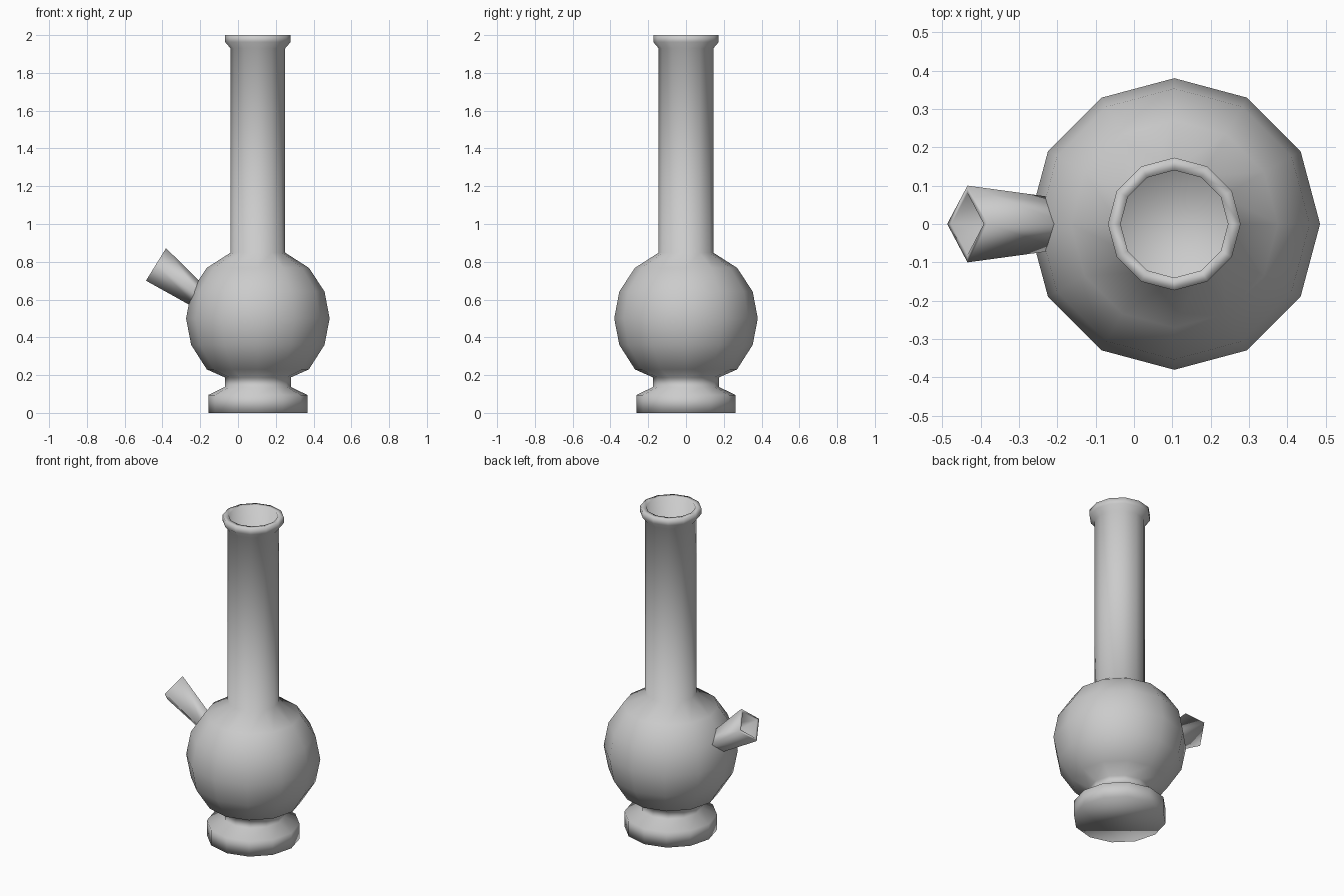
import bpy
from math import cos, sin, tau

if "Cube" in bpy.data.objects:
    bpy.data.objects.remove(bpy.data.objects["Cube"])

CX = 0.105   # axis of the turned body


def build(name, rings, cap_start=False, cap_end=False):
    """Skin a list of equal-sized vertex rings into one smooth object."""
    n = len(rings[0])
    verts = [v for r in rings for v in r]
    faces = [(i * n + j, i * n + (j + 1) % n,
              (i + 1) * n + (j + 1) % n, (i + 1) * n + j)
             for i in range(len(rings) - 1) for j in range(n)]
    if cap_start:
        faces.append(tuple(reversed(range(n))))
    if cap_end:
        last = (len(rings) - 1) * n
        faces.append(tuple(range(last, last + n)))
    mesh = bpy.data.meshes.new(name)
    mesh.from_pydata(verts, [], faces)
    mesh.shade_smooth()
    obj = bpy.data.objects.new(name, mesh)
    bpy.context.collection.objects.link(obj)
    return obj


def circle(r, z, n=12):
    return [(CX + r * cos(tau * i / n), r * sin(tau * i / n), z) for i in range(n)]


def diamond(top, bottom, half, scale=1.0):
    """Four-sided section through two points of the y = 0 plane."""
    mx, mz = (top[0] + bottom[0]) / 2, (top[1] + bottom[1]) / 2
    pts = [(top[0], 0, top[1]), (mx, half, mz),
           (bottom[0], 0, bottom[1]), (mx, -half, mz)]
    return [(mx + (x - mx) * scale, y * scale, mz + (z - mz) * scale)
            for x, y, z in pts]


# Foot, round bulb, tall neck, flared rim and the inside of the neck
profile = [(0.262, 0), (0.262, 0.095), (0.175, 0.137), (0.175, 0.188),
           (0.27, 0.23), (0.353, 0.36), (0.38, 0.50), (0.353, 0.643),
           (0.27, 0.768), (0.145, 0.848), (0.145, 1.93), (0.173, 1.963),
           (0.173, 2.0), (0.14, 2.0), (0.14, 0.85)]
build("vessel_body", [circle(r, z) for r, z in profile], cap_start=True)

# Tapered square side spout with a hollow mouth
mouth = ((-0.381, 0.872), (-0.487, 0.70), 0.10)
root = ((-0.17, 0.665), (-0.20, 0.54), 0.066)
build("side_spout", [diamond(*root), diamond(*mouth), diamond(*mouth, 0.8),
                     diamond((-0.27, 0.745), (-0.32, 0.63), 0.055)],
      cap_end=True)
